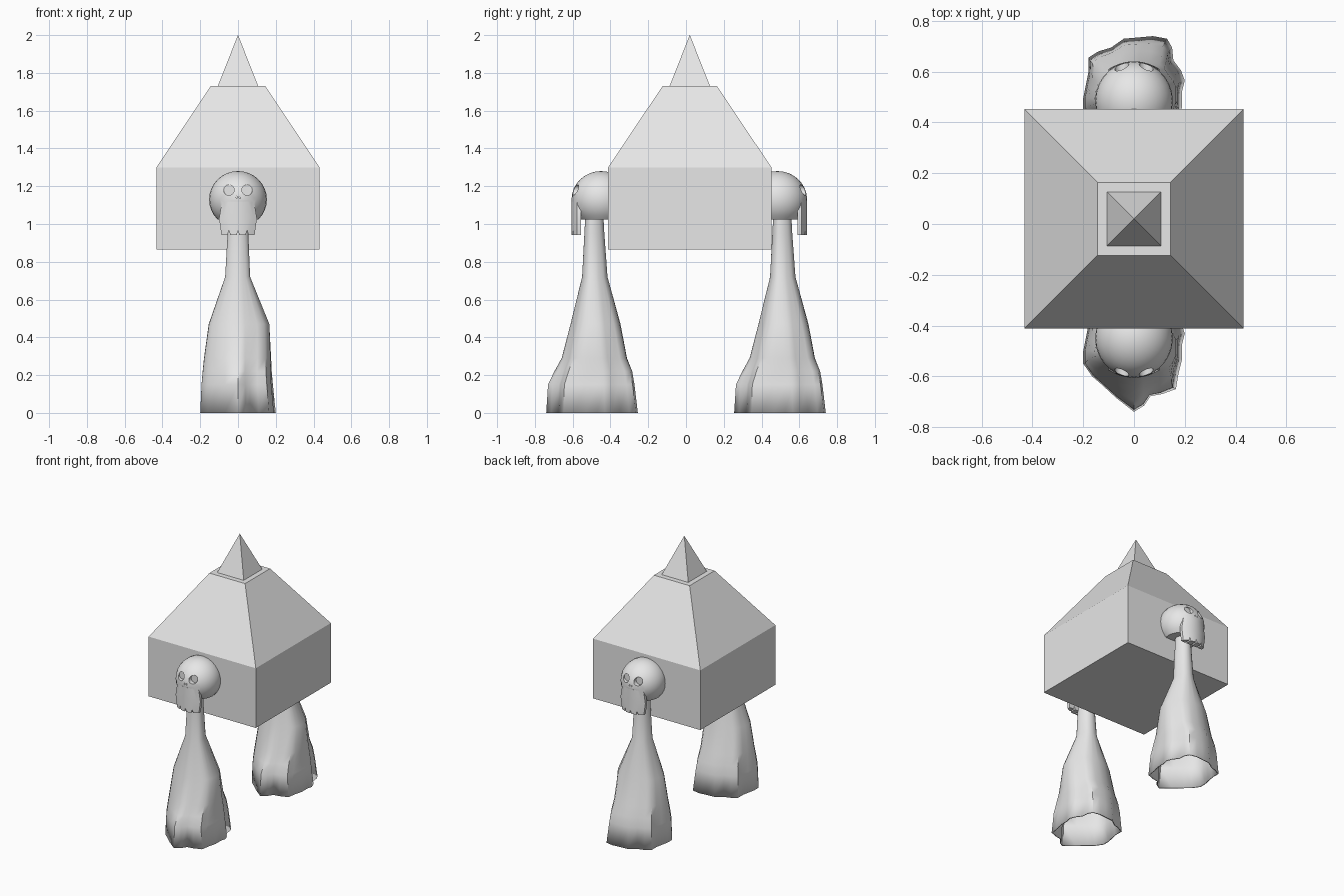
import bpy, bmesh, math
from mathutils import Vector, Matrix

cube = bpy.data.objects.get("Cube")
if cube:
    bpy.data.objects.remove(cube, do_unlink=True)

grey = bpy.data.materials.new("plain grey")
grey.use_nodes = True
grey.diffuse_color = (0.8, 0.8, 0.8, 1)
grey.node_tree.nodes["Principled BSDF"].inputs["Base Color"].default_value = (0.8, 0.8, 0.8, 1)


def finish(name, bm):
    bmesh.ops.recalc_face_normals(bm, faces=bm.faces)
    mesh = bpy.data.meshes.new(name)
    bm.to_mesh(mesh)
    bm.free()
    mesh.materials.append(grey)
    obj = bpy.data.objects.new(name, mesh)
    bpy.context.collection.objects.link(obj)
    return obj


def select(obj):
    bpy.ops.object.select_all(action='DESELECT')
    obj.select_set(True)
    bpy.context.view_layer.objects.active = obj


def smooth(obj, degrees):
    select(obj)
    bpy.ops.object.shade_smooth_by_angle(angle=math.radians(degrees))


def loft(name, rings, cap_bottom=True):
    """Skin a stack of equal point rings."""
    bm = bmesh.new()
    rows = [[bm.verts.new(p) for p in ring] for ring in rings]
    n = len(rows[0])
    for low, high in zip(rows, rows[1:]):
        for i in range(n):
            j = (i + 1) % n
            bm.faces.new((low[i], low[j], high[j], high[i]))
    bm.faces.new(rows[-1])
    if cap_bottom:
        bm.faces.new(rows[0][::-1])
    return finish(name, bm)


def square(half, z, mid=0.02):
    return [(x * half, mid + y * half, z) for x, y in ((-1, -1), (1, -1), (1, 1), (-1, 1))]


# Body, sloping roof and spire
loft("body_and_roof", [square(0.432, 0.865), square(0.432, 1.3), square(0.144, 1.73)])
loft("spire", [square(0.107, 1.73), square(0.0005, 2.0)])

# Robe: hem outline blended into a round neck
hem = [(0, -.24), (.04, -.215), (.065, -.178), (.11, -.17), (.165, -.15), (.175, -.09),
       (.19, -.03), (.19, .03), (.2, .07), (.185, .11), (.155, .15), (.15, .2),
       (.13, .235), (.075, .245), (.02, .24), (-.04, .235), (-.09, .2), (-.14, .185),
       (-.18, .16), (-.18, .1), (-.19, .05), (-.2, 0), (-.2, -.05), (-.165, -.1),
       (-.13, -.13), (-.07, -.185)]
# height, left and right reach, front and back reach, share of hem shape
levels = [(0, .2, .2, .245, .245, 1), (.15, .193, .185, .235, .228, .95),
          (.22, .187, .18, .2, .218, .8), (.29, .18, .178, .16, .19, .6),
          (.47, .155, .17, .112, .155, .35), (.72, .068, .065, .05, .085, .1),
          (.95, .055, .055, .038, .068, 0), (1.1, .05, .05, .03, .06, 0)]


def robe_ring(level, mid):
    z, left, right, front, back, share = level
    ring = []
    for x, y in hem:
        u = Vector((x / 0.2, y / 0.245))
        u = u.normalized().lerp(u, share)
        ring.append((u.x * (right if u.x > 0 else left),
                     mid + u.y * (back if u.y > 0 else front), z))
    return ring


for name, mid in (("front_robe", -0.5), ("back_robe", 0.495)):
    robe = loft(name, [robe_ring(l, mid) for l in levels], cap_bottom=False)
    shell = robe.modifiers.new("cloth thickness", 'SOLIDIFY')
    shell.thickness = 0.008
    smooth(robe, 45)

# Skull: rounded cranium, flat underneath
bm = bmesh.new()
bmesh.ops.create_uvsphere(bm, u_segments=28, v_segments=16, radius=1)
bmesh.ops.transform(bm, verts=bm.verts, matrix=Matrix.Translation((0, -0.45, 1.13))
                    @ Matrix.Diagonal((.153, .156, .15, 1)))
cut = bmesh.ops.bisect_plane(bm, geom=bm.verts[:] + bm.edges[:] + bm.faces[:],
                             plane_co=(0, 0, 1.025), plane_no=(0, 0, -1), clear_outer=True)
bmesh.ops.holes_fill(bm, edges=[e for e in bm.edges if e.is_boundary])
skull = finish("front_skull", bm)


# Upper jaw: a curved plate
def jaw_ring(half, z):
    steps = [i / 5 - 1 for i in range(11)]
    outer = [(s * half, -0.606 + 0.03 * s * s, z) for s in steps]
    return outer + [(half, -0.555, z), (-half, -0.555, z)]


jaw = loft("jaw", [jaw_ring(.088, .943), jaw_ring(.1, 1.03), jaw_ring(.085, 1.12)])


def prism(name, x, z, radius, sides, depth, turn=0, stretch=1):
    """Cutter pointing along y, from before the face to the given depth."""
    bm = bmesh.new()
    length = depth + 0.7
    bmesh.ops.create_cone(bm, cap_ends=True, segments=sides, radius1=radius,
                          radius2=radius, depth=length)
    bmesh.ops.transform(bm, verts=bm.verts, matrix=Matrix.Translation((x, depth - length / 2, z))
                        @ Matrix.Diagonal((1, 1, stretch, 1))
                        @ Matrix.Rotation(math.pi / 2, 4, 'X') @ Matrix.Rotation(turn, 4, 'Z'))
    return finish(name, bm)


# Eye sockets, nostrils and gaps between the teeth
cutters = []
for side in (-1, 1):
    cutters.append(prism("eye_cutter", side * .048, 1.18, .028, 16, -.568))
    cutters.append(prism("nostril_cutter", side * .009, 1.142, .006, 3, -.595, math.pi / 2, 1.5))
for x in (-.048, 0, .048):
    cutters.append(prism("tooth_cutter", x, .945, .006, 4, -.53, 0, 4))

for tool in [jaw] + cutters:
    boolean = skull.modifiers.new("shape", 'BOOLEAN')
    boolean.operation = 'UNION' if tool is jaw else 'DIFFERENCE'
    boolean.solver = 'EXACT'
    boolean.object = tool
    select(skull)
    bpy.ops.object.modifier_apply(modifier=boolean.name)
    bpy.data.objects.remove(tool, do_unlink=True)
smooth(skull, 35)

# Second skull faces the other way
back_skull = skull.copy()
back_skull.name = "back_skull"
back_skull.rotation_euler.z = math.pi
back_skull.location.y = 0.035
bpy.context.collection.objects.link(back_skull)
